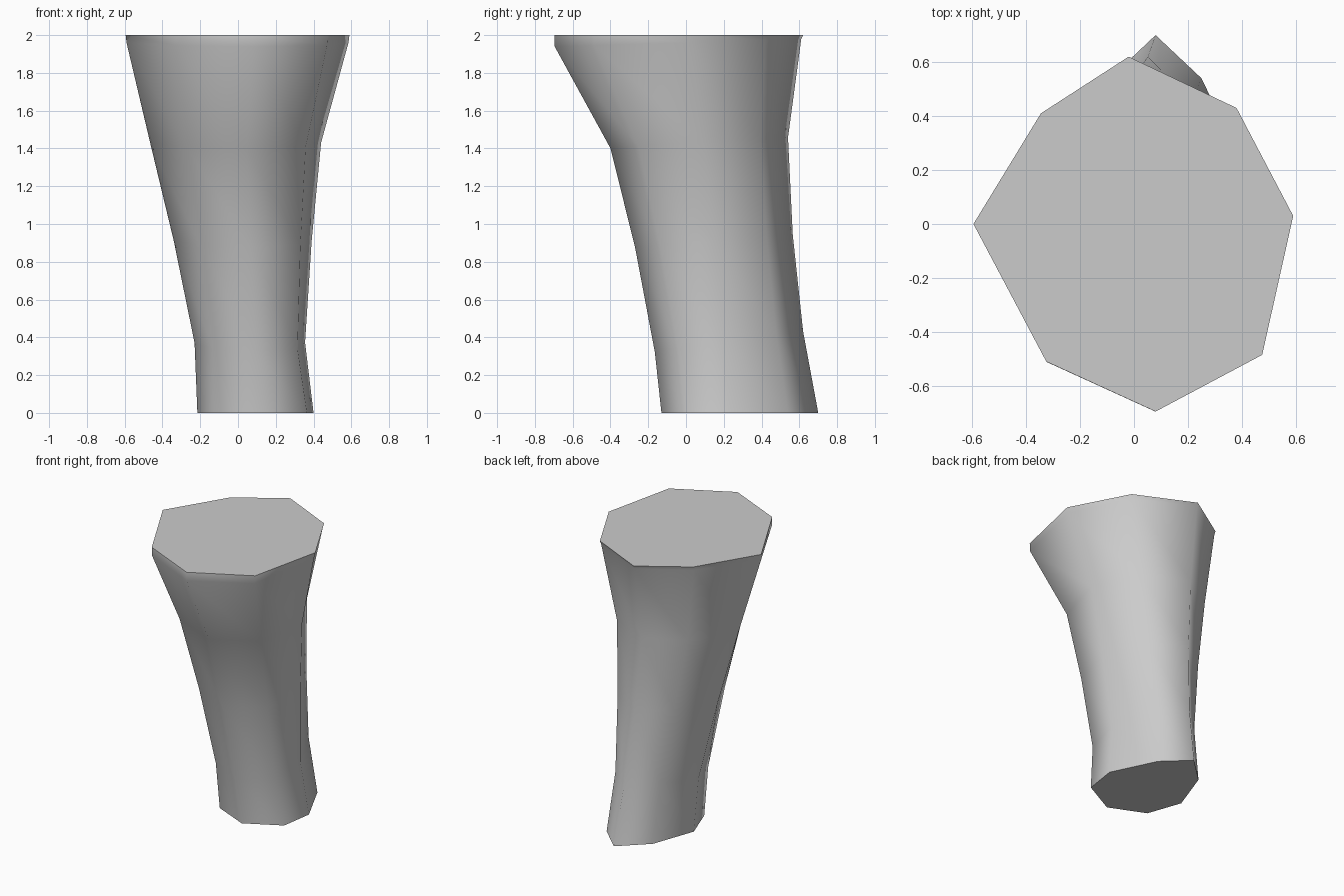
import bpy, bmesh
from mathutils import Vector

cube = bpy.data.objects.get("Cube")
if cube:
    bpy.data.objects.remove(cube, do_unlink=True)

# Eight-sided end outlines, in the same order round the limb
LOW = [(.08, .70), (.25, .54), (.40, .23), (.365, 0), (.12, -.13), (-.13, -.02), (-.215, .22), (-.105, .525)]
TOP = [(-.02, .62), (.38, .43), (.59, .03), (.475, -.485), (.08, -.695), (-.325, -.51), (-.595, 0), (-.345, .41)]

# Loops: height, tilt along y, x extent, y extent
LOOPS = [
    (0, 0, (-.215, .40), (-.13, .70)),
    (.345, .14, (-.23, .355), (-.165, .62)),
    (.90, .08, (-.34, .39), (-.27, .565)),
    (1.425, .06, (-.465, .44), (-.40, .54)),
    (1.96, .03, (-.59, .585), (-.695, .61)),
    (2, 0, (-.595, .59), (-.695, .62)),
]


def fit(values, extent):
    """Stretch values to fill an extent."""
    lo, hi = min(values), max(values)
    return [extent[0] + (v - lo) / (hi - lo) * (extent[1] - extent[0]) for v in values]


# Loft the limb through the loops
bm = bmesh.new()
rings = []
for z, tilt, xs, ys in LOOPS:
    outline = [Vector(a).lerp(Vector(b), z / 2) for a, b in zip(LOW, TOP)]
    px = fit([p.x for p in outline], xs)
    py = fit([p.y for p in outline], ys)
    rings.append([bm.verts.new((x, y, z + tilt * y)) for x, y in zip(px, py)])
count = len(LOW)
for a, b in zip(rings, rings[1:]):
    for i in range(count):
        j = (i + 1) % count
        bm.faces.new((a[i], a[j], b[j], b[i]))

# Flat end caps
caps = [bm.faces.new(rings[0]), bm.faces.new(rings[-1])]
bmesh.ops.recalc_face_normals(bm, faces=bm.faces)
for face in bm.faces:
    face.smooth = face not in caps
for cap in caps:
    for edge in cap.edges:
        edge.smooth = False

mesh = bpy.data.meshes.new("limb_segment")
bm.to_mesh(mesh)
bm.free()
limb = bpy.data.objects.new("limb_segment", mesh)
bpy.context.collection.objects.link(limb)

# Plain grey
grey = bpy.data.materials.new("plain_grey")
grey.use_nodes = True
colour = (.6, .6, .6, 1)
grey.diffuse_color = colour
grey.node_tree.nodes["Principled BSDF"].inputs["Base Color"].default_value = colour
mesh.materials.append(grey)
